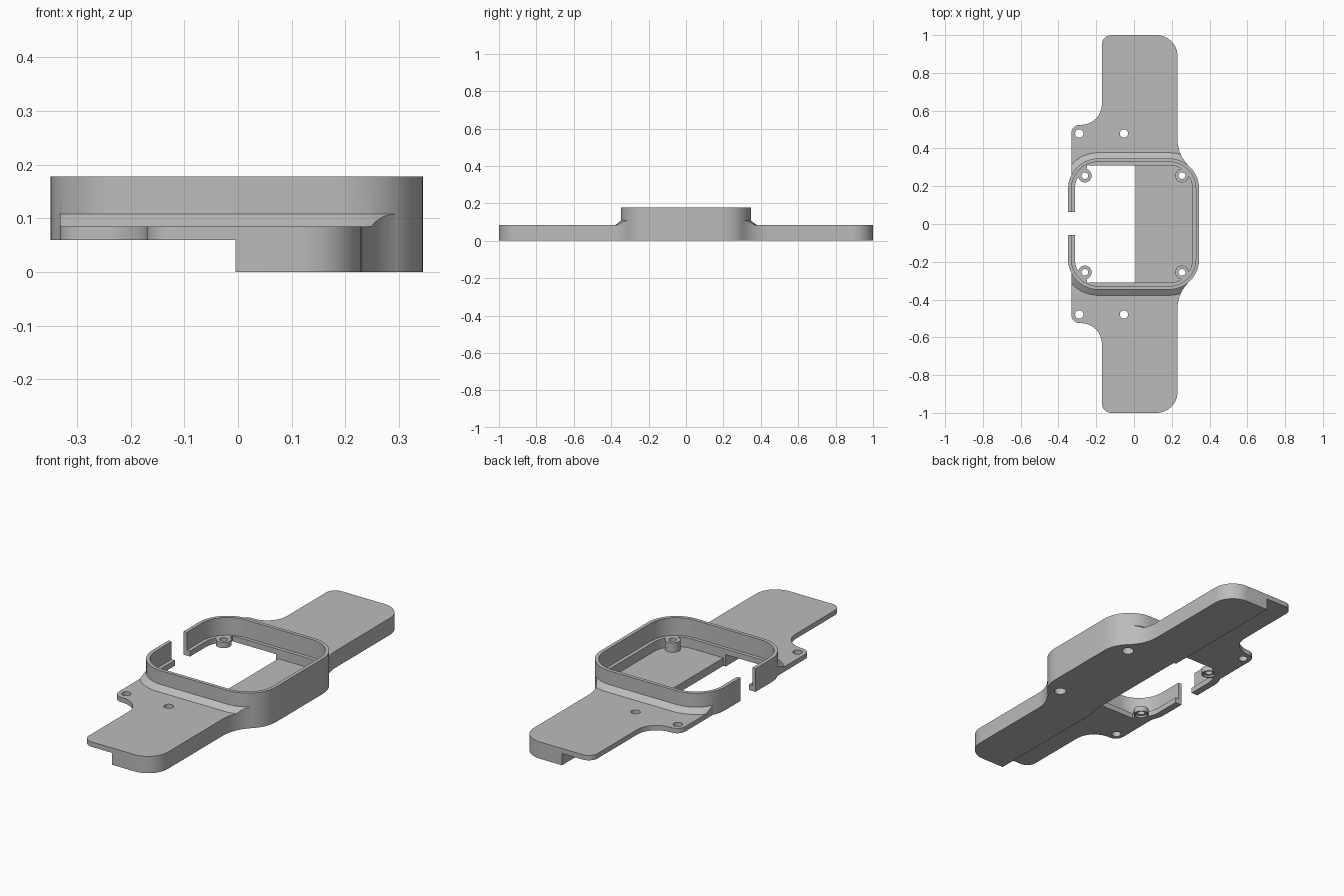
import bpy, bmesh, math

if "Cube" in bpy.data.objects:
    bpy.data.objects.remove(bpy.data.objects["Cube"], do_unlink=True)

grey = bpy.data.materials.new("plain grey")
grey.use_nodes = True
grey.diffuse_color = (0.5, 0.5, 0.5, 1)
grey.node_tree.nodes["Principled BSDF"].inputs["Base Color"].default_value = grey.diffuse_color


def arc(cx, cy, r, a0, a1, n=12):
    """Points on an arc, angles in degrees."""
    angles = [math.radians(a0 + (a1 - a0) * i / n) for i in range(n + 1)]
    return [(cx + r * math.cos(a), cy + r * math.sin(a)) for a in angles]


def rounded(half, r, cx=-0.002):
    """Rounded square outline."""
    d = half - r
    out = []
    for k, (sx, sy) in enumerate([(1, 1), (-1, 1), (-1, -1), (1, -1)]):
        out += arc(cx + sx * d, sy * d, r, 90 * k, 90 * k + 90)
    return out


def loft(name, layers):
    """Solid through matching outlines, given as (outline, z)."""
    bm = bmesh.new()
    rings = [[bm.verts.new((x, y, z)) for x, y in pts] for pts, z in layers]
    for low, high in zip(rings, rings[1:]):
        for i in range(len(low)):
            j = (i + 1) % len(low)
            bm.faces.new((low[i], low[j], high[j], high[i]))
    bm.faces.new(rings[0][::-1])
    bm.faces.new(rings[-1])
    bmesh.ops.recalc_face_normals(bm, faces=bm.faces)
    mesh = bpy.data.meshes.new(name)
    bm.to_mesh(mesh)
    bm.free()
    mesh.materials.append(grey)
    ob = bpy.data.objects.new(name, mesh)
    bpy.context.collection.objects.link(ob)
    return ob


def prism(name, outline, z0, z1):
    return loft(name, [(outline, z0), (outline, z1)])


def box(name, x0, x1, y0, y1, z0, z1):
    return prism(name, [(x0, y0), (x1, y0), (x1, y1), (x0, y1)], z0, z1)


def cylinder(name, x, y, r, z0, z1):
    return prism(name, arc(x, y, r, 0, 345, 23), z0, z1)


def combine(target, tool, operation):
    """Apply a boolean and discard the tool."""
    tool.hide_render = True
    mod = target.modifiers.new(operation, "BOOLEAN")
    mod.operation, mod.solver, mod.object = operation, "EXACT", tool
    bpy.context.view_layer.objects.active = target
    bpy.ops.object.modifier_apply(modifier=mod.name)
    bpy.data.objects.remove(tool, do_unlink=True)


PLATE, STEP, LEDGE, FLOOR, TOP = 0.085, 0.06, 0.088, 0.04, 0.178

# Strap footprint: flare at the case, rounded tip, concave neck, ear
half_outline = (arc(0.428, 0.45, 0.198, 227, 180)
                + arc(0.12, 0.89, 0.11, 0, 90)
                + arc(-0.12, 0.95, 0.05, 90, 180)
                + arc(-0.28, 0.635, 0.11, 0, -90)
                + arc(-0.287, 0.48, 0.045, 90, 180))
footprint = half_outline + [(x, -y) for x, y in reversed(half_outline)]

# Straps with a sloped collar against the case
bracket = box("watch_bracket", -0.6, 0.6, -1.2, 1.2, 0, PLATE)
collar = loft("collar", [(rounded(0.378, 0.191), 0.05),
                         (rounded(0.378, 0.191), PLATE),
                         (rounded(0.337, 0.150), 0.1154)])
combine(bracket, collar, "UNION")
combine(bracket, prism("footprint", footprint, -0.1, 0.3), "INTERSECT")

# Case wall
combine(bracket, prism("case", rounded(0.347, 0.16), 0, TOP), "UNION")

# Raised underside on the thin half
combine(bracket, box("under_cut", -0.6, -0.005, -1.2, 1.2, -0.1, STEP), "DIFFERENCE")

# Case interior: upper recess, pocket above the floor, open half
combine(bracket, prism("recess", rounded(0.329, 0.142), LEDGE, 0.3), "DIFFERENCE")
combine(bracket, prism("pocket", rounded(0.311, 0.124), FLOOR, 0.2), "DIFFERENCE")
combine(bracket, box("open_half", -0.25, 0.008, -0.311, 0.311, -0.1, 0.1), "DIFFERENCE")

# Gap in the side wall
combine(bracket, box("side_gap", -0.5, -0.2, -0.058, 0.063, -0.1, 0.3), "DIFFERENCE")

# Screw bosses with counterbores, and strap holes
for sy in (1, -1):
    for x, base, bore_top in ((0.254, 0.01, 0.06), (-0.26, STEP, 0.07)):
        y = 0.256 * sy
        combine(bracket, cylinder("boss", x, y, 0.036, base, LEDGE), "UNION")
        combine(bracket, cylinder("screw_hole", x, y, 0.018, -0.1, 0.15), "DIFFERENCE")
        combine(bracket, cylinder("counterbore", x, y, 0.029, -0.1, bore_top), "DIFFERENCE")
    for x in (-0.29, -0.053):
        combine(bracket, cylinder("strap_hole", x, 0.479 * sy, 0.022, -0.1, 0.3), "DIFFERENCE")

bpy.ops.object.select_all(action="DESELECT")
bracket.select_set(True)
bpy.context.view_layer.objects.active = bracket
bpy.ops.object.shade_smooth_by_angle(angle=math.radians(30))
